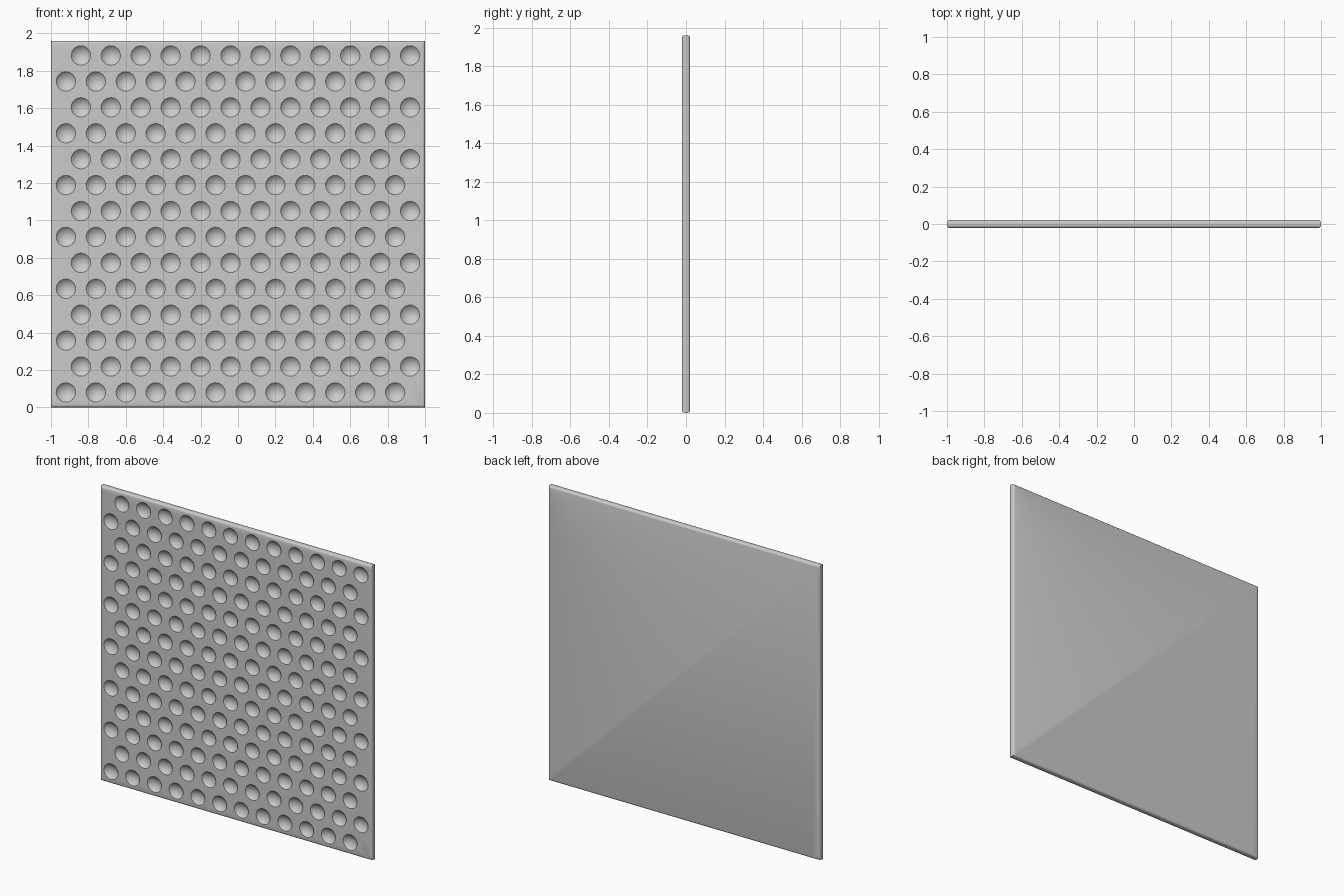
import bpy, bmesh
from math import radians, sqrt, sin, cos, asin

if "Cube" in bpy.data.objects:
    bpy.data.objects.remove(bpy.data.objects["Cube"])

HEIGHT, HALF_T = 1.96, 0.021      # panel is 2 wide, 0.042 thick
ROUND = 0.013                     # radius of the rounded panel edges
PITCH = 0.16                      # hexagonal dimple spacing
ROW = PITCH * sqrt(3) / 2
RIM, DEPTH = 0.052, 0.024         # dimple radius and depth
RINGS, SIDES = 6, 24
BALL = (RIM ** 2 + DEPTH ** 2) / (2 * DEPTH)

bm = bmesh.new()


def front_vert(x, z):
    """Vertex on the front plane, kept inside the rounded edge."""
    x = max(-1 + ROUND, min(1 - ROUND, x))
    z = max(ROUND, min(HEIGHT - ROUND, z))
    return bm.verts.new((x, -HALF_T, z))


def tile_outline(cx, cz, nx):
    """Tile border of nx by 6 steps, counter-clockwise from lower left."""
    w, h = nx * PITCH / 6, ROW
    pts = [(i / nx, 0) for i in range(nx)] + [(1, i / 6) for i in range(6)]
    pts += [(1 - u, 1 - v) for u, v in pts]
    return [front_vert(cx + (u - 0.5) * w, cz + (v - 0.5) * h) for u, v in pts]


def join(a, b):
    for i in range(len(a)):
        j = (i + 1) % len(a)
        bm.faces.new((a[i], a[j], b[j], b[i]))


def dimple_tile(cx, cz):
    loop = tile_outline(cx, cz, 6)
    phi_max = asin(RIM / BALL)
    for k in range(RINGS):
        phi = phi_max * (1 - k / RINGS)
        r = BALL * sin(phi)
        y = -HALF_T + DEPTH - BALL * (1 - cos(phi))
        ring = []
        for i in range(SIDES):
            a = radians(225 + 360 * i / SIDES)
            ring.append(bm.verts.new((cx + r * cos(a), y, cz + r * sin(a))))
        join(loop, ring)
        loop = ring
    tip = bm.verts.new((cx, -HALF_T + DEPTH, cz))
    for i in range(SIDES):
        bm.faces.new((loop[i], loop[(i + 1) % SIDES], tip))


# Front: staggered rows of dimples, each row completed by a plain half tile
for r in range(14):
    odd = r % 2
    z = 0.08 + ROW * r
    for c in range(12):
        dimple_tile(-0.92 + PITCH * (c + 0.5 * odd), z)
    bm.faces.new(tile_outline(-0.96 if odd else 0.96, z, 3))
bmesh.ops.remove_doubles(bm, verts=bm.verts[:], dist=0.0005)

# Rounded edges: sweep the border back through an outline profile
arc = [radians(30 * k) for k in range(1, 4)]
profile = [(ROUND * (1 - sin(a)), -HALF_T + ROUND * (1 - cos(a))) for a in arc]
profile += [(d, -y) for d, y in reversed(profile)] + [(ROUND, HALF_T)]
border = [e for e in bm.edges if e.is_boundary]
inset = ROUND
for d, y in profile:
    new = bmesh.ops.extrude_edge_only(bm, edges=border)["geom"]
    sx = (1 - d) / (1 - inset)
    sz = (HEIGHT / 2 - d) / (HEIGHT / 2 - inset)
    for v in (g for g in new if isinstance(g, bmesh.types.BMVert)):
        v.co = (v.co.x * sx, y, HEIGHT / 2 + (v.co.z - HEIGHT / 2) * sz)
    border = [g for g in new if isinstance(g, bmesh.types.BMEdge)]
    inset = d

# Plain back face
bmesh.ops.contextual_create(bm, geom=border)
bmesh.ops.recalc_face_normals(bm, faces=bm.faces[:])

mesh = bpy.data.meshes.new("dimpled_panel")
bm.to_mesh(mesh)
bm.free()
panel = bpy.data.objects.new("dimpled_panel", mesh)
bpy.context.collection.objects.link(panel)
bpy.context.view_layer.objects.active = panel
panel.select_set(True)
bpy.ops.object.shade_smooth_by_angle(angle=radians(32))
